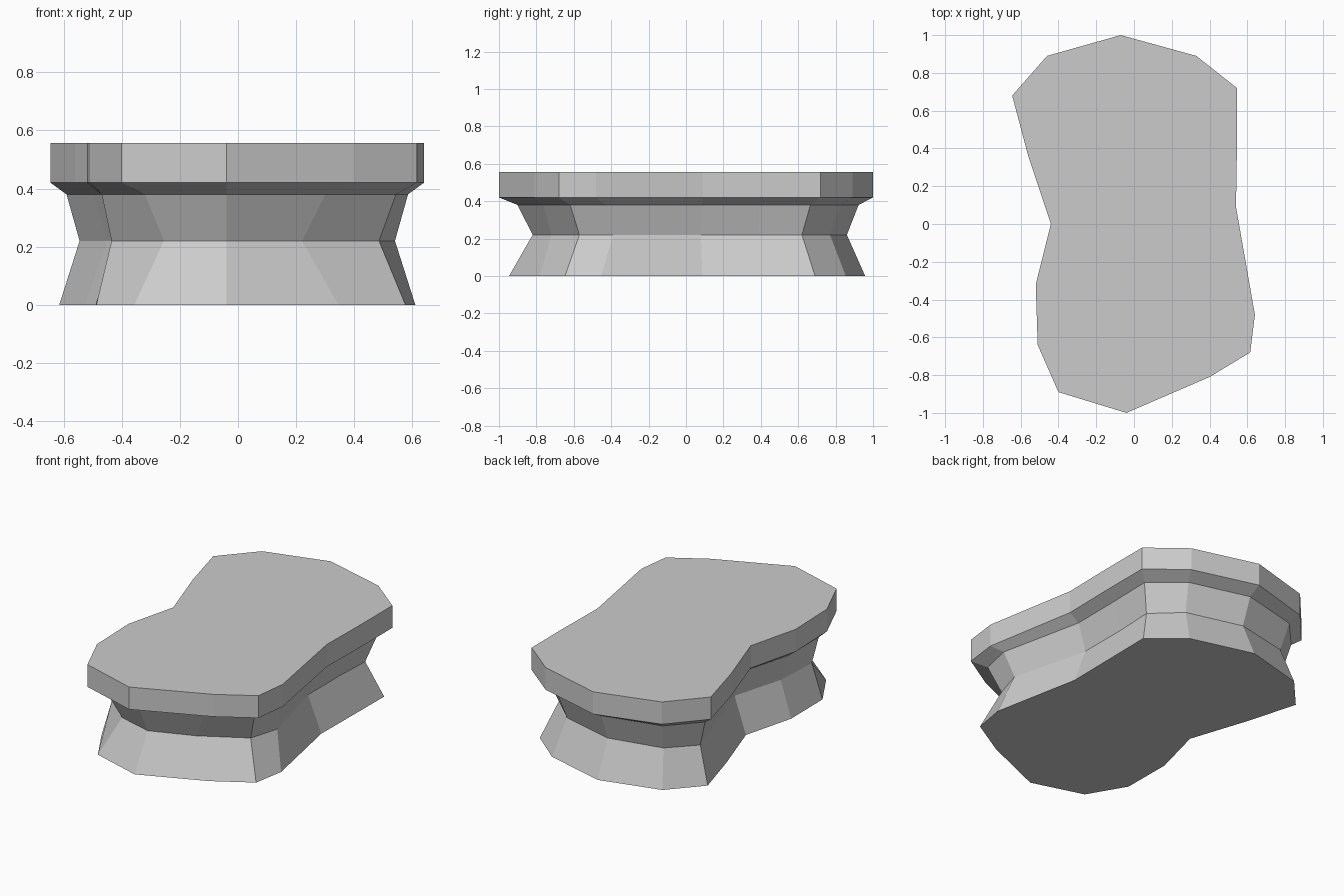
import bpy
import bmesh
from mathutils import Vector

if "Cube" in bpy.data.objects:
    bpy.data.objects.remove(bpy.data.objects["Cube"])

# Outline of the top slab, clockwise from the back
slab = [(-0.07, 1.0), (0.33, 0.89), (0.545, 0.72), (0.545, 0.40),
        (0.54, 0.09), (0.64, -0.48), (0.615, -0.68), (0.40, -0.81),
        (-0.04, -1.0), (-0.40, -0.89), (-0.51, -0.64), (-0.52, -0.32),
        (-0.44, 0.0), (-0.56, 0.36), (-0.645, 0.68), (-0.46, 0.89)]

# Matching outline of the narrow waist
waist = [(-0.07, 0.86), (0.27, 0.77), (0.43, 0.62), (0.42, 0.39),
         (0.42, 0.08), (0.54, -0.39), (0.485, -0.57), (0.22, -0.72),
         (-0.04, -0.82), (-0.255, -0.76), (-0.435, -0.60), (-0.42, -0.32),
         (-0.33, 0.0), (-0.45, 0.36), (-0.545, 0.64), (-0.40, 0.79)]

# Height and blend from slab outline (0) to waist outline (1)
levels = [(0.0, 0.3), (0.22, 1.0), (0.38, 0.55), (0.42, 0.0), (0.557, 0.0)]


def loft(name):
    bm = bmesh.new()
    rings = []
    for z, blend in levels:
        ring = []
        for a, b in zip(slab, waist):
            p = Vector(a).lerp(Vector(b), blend)
            ring.append(bm.verts.new((p.x, p.y, z)))
        rings.append(ring)
    n = len(slab)
    for low, high in zip(rings, rings[1:]):
        for i in range(n):
            j = (i + 1) % n
            bm.faces.new((low[i], low[j], high[j], high[i]))
    bm.faces.new(rings[0])
    bm.faces.new(rings[-1])
    bmesh.ops.recalc_face_normals(bm, faces=bm.faces)
    mesh = bpy.data.meshes.new(name)
    bm.to_mesh(mesh)
    bm.free()
    obj = bpy.data.objects.new(name, mesh)
    bpy.context.collection.objects.link(obj)
    return obj


# Pedestal with waist and overhanging slab
loft("waisted_stone_slab")
